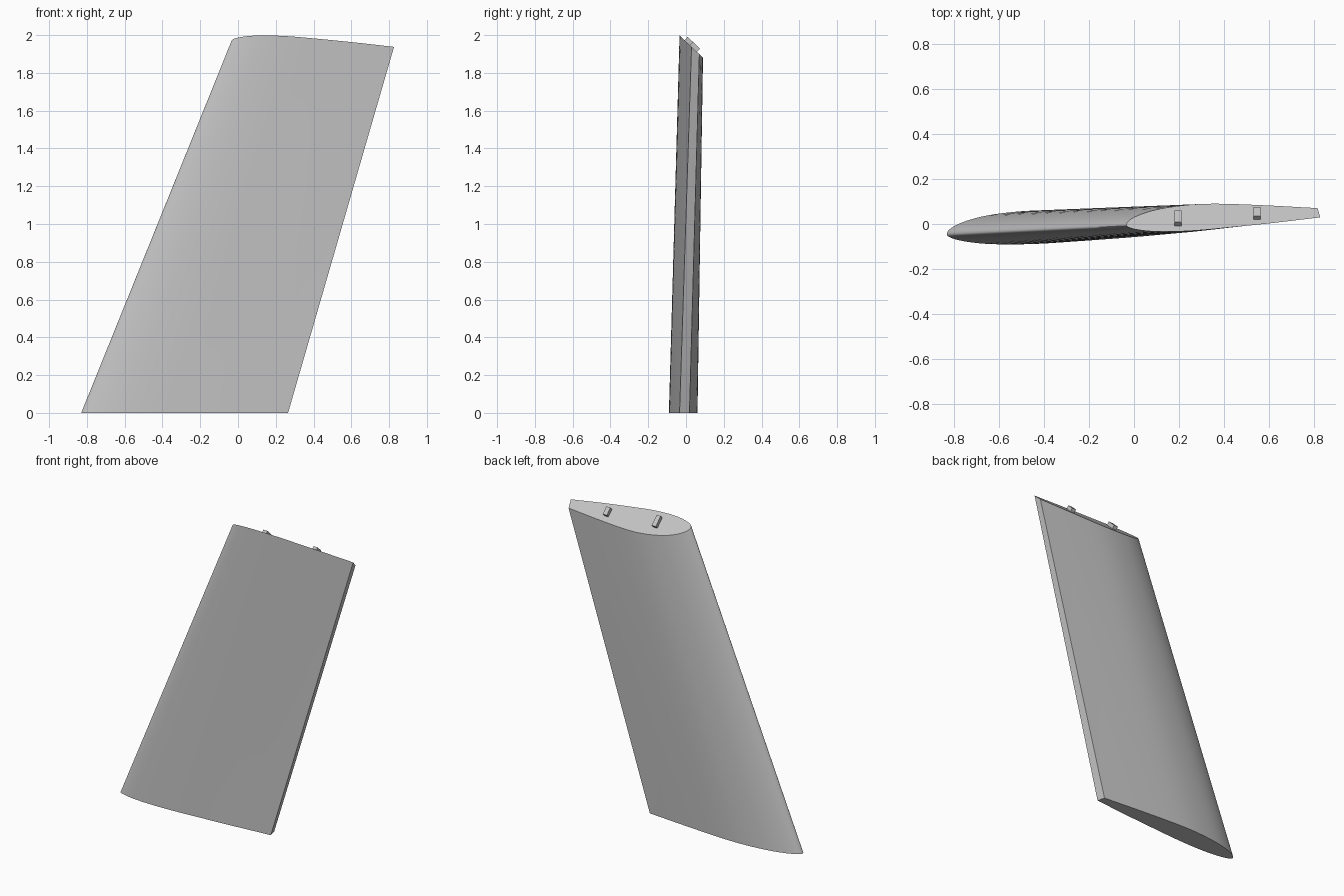
import bpy, bmesh, math
from mathutils import Vector

cube = bpy.data.objects.get("Cube")
if cube:
    bpy.data.objects.remove(cube, do_unlink=True)


def make_material(name, value):
    mat = bpy.data.materials.new(name)
    mat.use_nodes = True
    colour = (value, value, value, 1)
    mat.diffuse_color = colour
    mat.node_tree.nodes["Principled BSDF"].inputs["Base Color"].default_value = colour
    return mat


grey = make_material("plain grey", 0.55)

# Airfoil offsets from the chord line: fraction along chord, upper, lower
STATIONS = [(0, 0, 0), (.1, .057, -.037), (.2, .075, -.048), (.35, .084, -.052),
            (.5, .078, -.048), (.75, .053, -.038), (1, .024, -.024)]


def offset(t, side):
    """Smooth interpolation; square-root spacing gives the nose its round shape."""
    s = math.sqrt(t)
    pts = [(math.sqrt(p[0]), p[side]) for p in STATIONS]
    slope = []
    for i in range(len(pts)):
        a, b = pts[max(i - 1, 0)], pts[min(i + 1, len(pts) - 1)]
        slope.append((b[1] - a[1]) / (b[0] - a[0]))
    for i in range(len(pts) - 1):
        (s0, v0), (s1, v1) = pts[i], pts[i + 1]
        if s <= s1 + 1e-6:
            h = s1 - s0
            u = (s - s0) / h
            return ((2*u**3 - 3*u**2 + 1) * v0 + (u**3 - 2*u**2 + u) * h * slope[i]
                    + (3*u**2 - 2*u**3) * v1 + (u**3 - u**2) * h * slope[i + 1])


def section(nose, tail, steps=28):
    """Closed airfoil outline with a blunt, slightly raked trailing edge."""
    nose, tail = Vector(nose), Vector(tail)
    chord = (tail - nose).length
    ts = [(i / steps) ** 2 for i in range(steps + 1)]
    path = [(t, 1) for t in reversed(ts)] + [(t, 2) for t in ts[1:]]
    pts = []
    for t, side in path:
        p = nose.lerp(tail, t)
        rake = -.006 if side == 1 else .006
        pts.append((p.x + rake * t, p.y + offset(t, side) * chord))
    return pts


def cap_height(y):
    return 2 - .95 * (y + .036)


def finish(bm, name):
    bmesh.ops.recalc_face_normals(bm, faces=bm.faces)
    mesh = bpy.data.meshes.new(name)
    bm.to_mesh(mesh)
    bm.free()
    mesh.materials.append(grey)
    obj = bpy.data.objects.new(name, mesh)
    bpy.context.collection.objects.link(obj)
    return obj


# Swept panel, lofted from the flat root to the slanted end cap
bm = bmesh.new()
root = [Vector((x, y, 0)) for x, y in section((-.83, -.045), (.259, -.008))]
tip = [Vector((x, y, cap_height(y))) for x, y in section((-.034, -.004), (.82, .050))]
spans = 8
rings = [[bm.verts.new(a.lerp(b, k / spans)) for a, b in zip(root, tip)]
         for k in range(spans + 1)]
for low, high in zip(rings, rings[1:]):
    for i in range(len(low)):
        j = (i + 1) % len(low)
        bm.faces.new((low[i], low[j], high[j], high[i]))
bm.faces.new(rings[0])
bm.faces.new(rings[-1])
panel = finish(bm, "wing_panel")
bpy.context.view_layer.objects.active = panel
panel.select_set(True)
bpy.ops.object.shade_smooth_by_angle(angle=math.radians(30))

# Locating tabs standing square to the slanted cap
normal = Vector((0, .95, 1)).normalized()
for name, x, y0, y1 in (("front_tab", .195, -.008, .044), ("rear_tab", .545, .02, .058)):
    bm = bmesh.new()
    base = [Vector((x + dx, y, cap_height(y))) for dx, y in
            ((-.015, y0), (.015, y0), (.015, y1), (-.015, y1))]
    low = [bm.verts.new(p - normal * .01) for p in base]
    high = [bm.verts.new(p + normal * .024) for p in base]
    bm.faces.new(low)
    bm.faces.new(high)
    for i in range(4):
        j = (i + 1) % 4
        bm.faces.new((low[i], low[j], high[j], high[i]))
    finish(bm, name)
